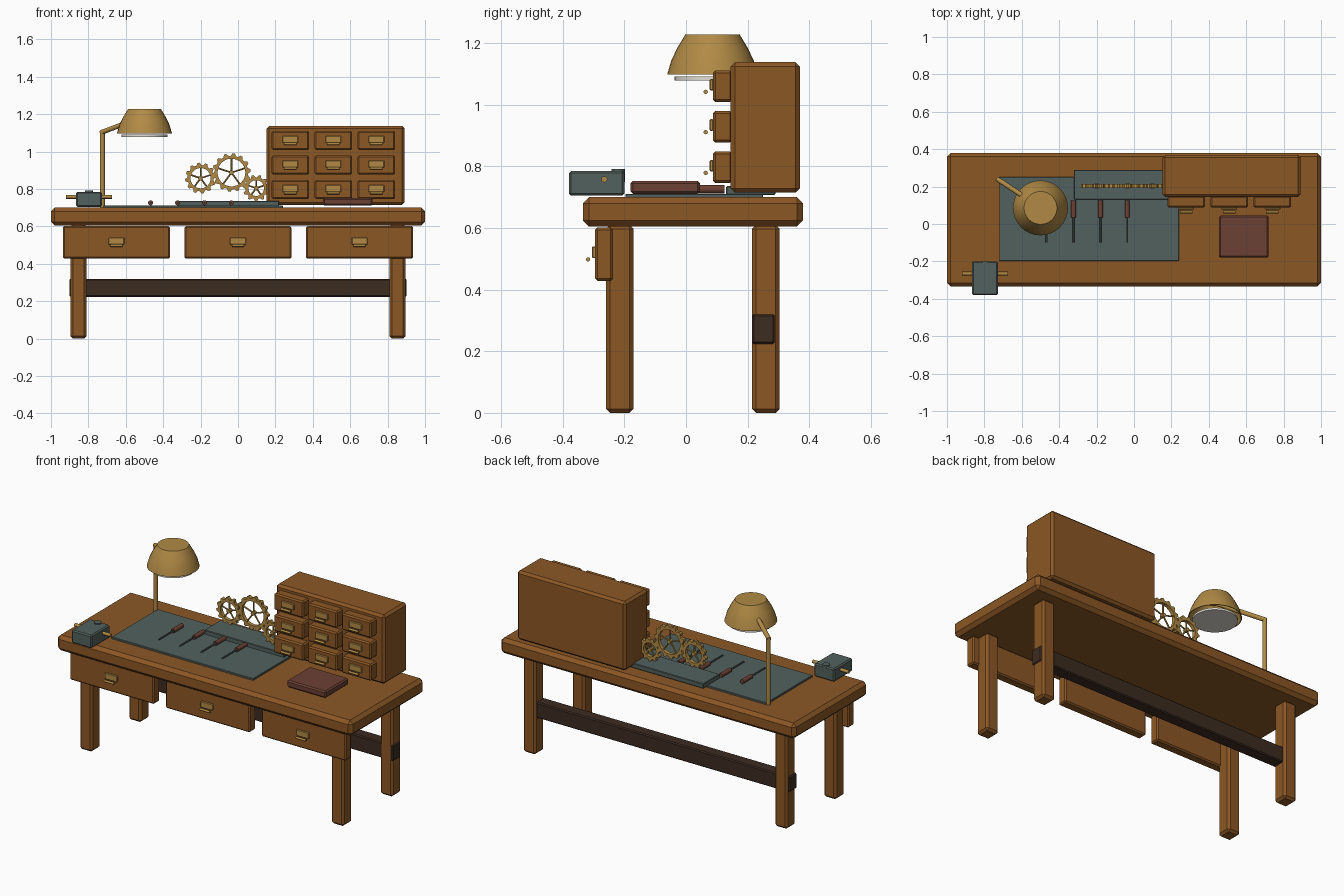
import bpy, bmesh, math
from mathutils import Vector

if "Cube" in bpy.data.objects:
    bpy.data.objects.remove(bpy.data.objects["Cube"])


def mat(name, rgb):
    m = bpy.data.materials.new(name)
    m.diffuse_color = (*rgb, 1)
    m.use_nodes = True
    m.node_tree.nodes["Principled BSDF"].inputs["Base Color"].default_value = m.diffuse_color
    return m


WOOD = mat("warm wood", (0.26, 0.095, 0.018))
DARK = mat("dark wood", (0.046, 0.025, 0.015))
TEAL = mat("grey teal", (0.085, 0.12, 0.11))
BRASS = mat("brass", (0.44, 0.255, 0.06))
RED = mat("red brown", (0.15, 0.052, 0.034))
PALE = mat("pale glass", (0.75, 0.72, 0.65))


def finish(name, bm, m, smooth=False):
    bmesh.ops.recalc_face_normals(bm, faces=bm.faces)
    me = bpy.data.meshes.new(name)
    bm.to_mesh(me)
    bm.free()
    me.materials.append(m)
    ob = bpy.data.objects.new(name, me)
    bpy.context.collection.objects.link(ob)
    if smooth:
        bpy.ops.object.select_all(action='DESELECT')
        ob.select_set(True)
        bpy.context.view_layer.objects.active = ob
        bpy.ops.object.shade_smooth_by_angle(angle=math.radians(40))
    return ob


def box(name, x, y, z, m, bevel=0.0):
    """Box from (min, max) ranges with chamfered edges."""
    bm = bmesh.new()
    bmesh.ops.create_cube(bm, size=1)
    for v in bm.verts:
        for i, (lo, hi) in enumerate((x, y, z)):
            v.co[i] = lo if v.co[i] < 0 else hi
    if bevel:
        bmesh.ops.bevel(bm, geom=bm.edges[:], offset=bevel, segments=1,
                        affect='EDGES', profile=0.5)
    return finish(name, bm, m)


def rod(name, a, b, r, m, seg=16):
    """Cylinder between two points."""
    a, b = Vector(a), Vector(b)
    bm = bmesh.new()
    bmesh.ops.create_cone(bm, cap_ends=True, segments=seg, radius1=r, radius2=r,
                          depth=(b - a).length)
    bm.transform((b - a).to_track_quat('Z', 'Y').to_matrix().to_4x4())
    bmesh.ops.translate(bm, vec=(a + b) / 2, verts=bm.verts)
    return finish(name, bm, m, True)


def lathe(name, profile, centre, m, seg=32):
    """Revolve an (r, z) profile about a vertical axis."""
    bm = bmesh.new()
    vs = [bm.verts.new((r, 0, z)) for r, z in profile]
    es = [bm.edges.new(p) for p in zip(vs, vs[1:])]
    bmesh.ops.spin(bm, geom=vs + es, cent=(0, 0, 0), axis=(0, 0, 1),
                   angle=math.tau, steps=seg)
    bmesh.ops.remove_doubles(bm, verts=bm.verts, dist=1e-5)
    bmesh.ops.translate(bm, vec=centre, verts=bm.verts)
    return finish(name, bm, m, True)


def drawer_pull(name, x, y, z):
    box(name + "_plate", (x - 0.042, x + 0.042), (y - 0.01, y + 0.002),
        (z - 0.014, z + 0.024), BRASS, 0.003)
    rod(name + "_bar", (x - 0.033, y - 0.023, z - 0.018),
        (x + 0.033, y - 0.023, z - 0.018), 0.007, BRASS, 12)


def gear(name, x, z, radius, teeth, y=0.203, half=0.011):
    """Toothed rim standing upright, with five spokes and a hub."""
    bm = bmesh.new()
    root, inner = radius - 0.013, radius - 0.029
    loops = []
    for k in range(teeth * 4):
        a = math.tau * (k + 0.5) / (teeth * 4)
        r = radius if k % 4 < 2 else root
        c, s = math.cos(a), math.sin(a)
        loops.append([bm.verts.new((x + q * c, y + d, z + q * s))
                      for q, d in ((r, -half), (r, half), (inner, half), (inner, -half))])
    for p, q in zip(loops, loops[1:] + loops[:1]):
        for i in range(4):
            j = (i + 1) % 4
            bm.faces.new((p[i], p[j], q[j], q[i]))
    finish(name + "_rim", bm, BRASS)
    for k in range(5):
        a = math.radians(90 + 72 * k)
        rod(f"{name}_spoke_{k}", (x, y, z),
            (x + math.cos(a) * (inner + 0.004), y, z + math.sin(a) * (inner + 0.004)),
            0.0045, BRASS, 8)
    rod(name + "_hub", (x, y - 0.013, z), (x, y + 0.013, z), 0.012, BRASS, 16)


# Bench: top, legs and rear stretcher
box("bench_top", (-1, 1), (-0.335, 0.38), (0.605, 0.70), WOOD, 0.02)
for x in (-0.853, 0.853):
    for y in (-0.215, 0.259):
        box("bench_leg", (x - 0.043, x + 0.043), (y - 0.045, y + 0.045),
            (0, 0.61), WOOD, 0.013)
box("rear_stretcher", (-0.902, 0.902), (0.214, 0.288), (0.224, 0.32), DARK, 0.006)

# Bench drawers
for x in (-0.65, 0, 0.65):
    box("bench_drawer", (x - 0.286, x + 0.286), (-0.295, -0.237), (0.428, 0.602), WOOD, 0.008)
    drawer_pull("bench_pull", x, -0.295, 0.516)

# Small-parts cabinet with nine drawers
box("cabinet", (0.153, 0.89), (0.145, 0.37), (0.715, 1.138), WOOD, 0.014)
for x in (0.28, 0.51, 0.74):
    for z in (0.797, 0.929, 1.06):
        box("cabinet_drawer", (x - 0.1, x + 0.1), (0.087, 0.15),
            (z - 0.051, z + 0.051), WOOD, 0.008)
        drawer_pull("cabinet_pull", x, 0.087, z)

# Work mat, gear base and book
box("work_mat", (-0.72, 0.24), (-0.197, 0.25), (0.698, 0.711), TEAL, 0.002)
box("gear_base", (-0.32, 0.22), (0.13, 0.29), (0.707, 0.736), TEAL, 0.003)
box("book", (0.455, 0.72), (-0.18, 0.045), (0.711, 0.753), RED, 0.008)

# Gear train
gear("left_gear", -0.2, 0.858, 0.083, 12)
gear("middle_gear", -0.035, 0.888, 0.103, 14)
gear("right_gear", 0.097, 0.805, 0.071, 11)

# Screwdrivers
for x in (-0.467, -0.323, -0.179, -0.036):
    rod("screwdriver_handle", (x, 0.035, 0.726), (x, 0.125, 0.726), 0.0135, RED, 14)
    rod("screwdriver_blade", (x, -0.1, 0.726), (x, 0.04, 0.726), 0.005, TEAL, 8)

# Desk lamp
rod("lamp_post", (-0.725, 0.237, 0.70), (-0.725, 0.237, 1.11), 0.013, BRASS)
rod("lamp_arm", (-0.732, 0.241, 1.102), (-0.5, 0.088, 1.19), 0.013, BRASS)
lathe("lamp_shade", [(0.0, 0.13), (0.088, 0.13), (0.115, 0.085), (0.134, 0.045),
                     (0.147, 0.0), (0.142, 0.0), (0.128, 0.045), (0.109, 0.083),
                     (0.084, 0.124), (0.0, 0.124)], (-0.5, 0.086, 1.098), BRASS)
rod("lamp_diffuser", (-0.5, 0.086, 1.079), (-0.5, 0.086, 1.091), 0.124, PALE, 32)

# Vise
box("vise_body", (-0.865, -0.728), (-0.38, -0.2), (0.705, 0.785), TEAL, 0.007)
rod("vise_knob", (-0.797, -0.22, 0.75), (-0.797, -0.22, 0.791), 0.022, TEAL)
rod("vise_bar", (-0.92, -0.265, 0.758), (-0.675, -0.265, 0.758), 0.01, BRASS, 12)
